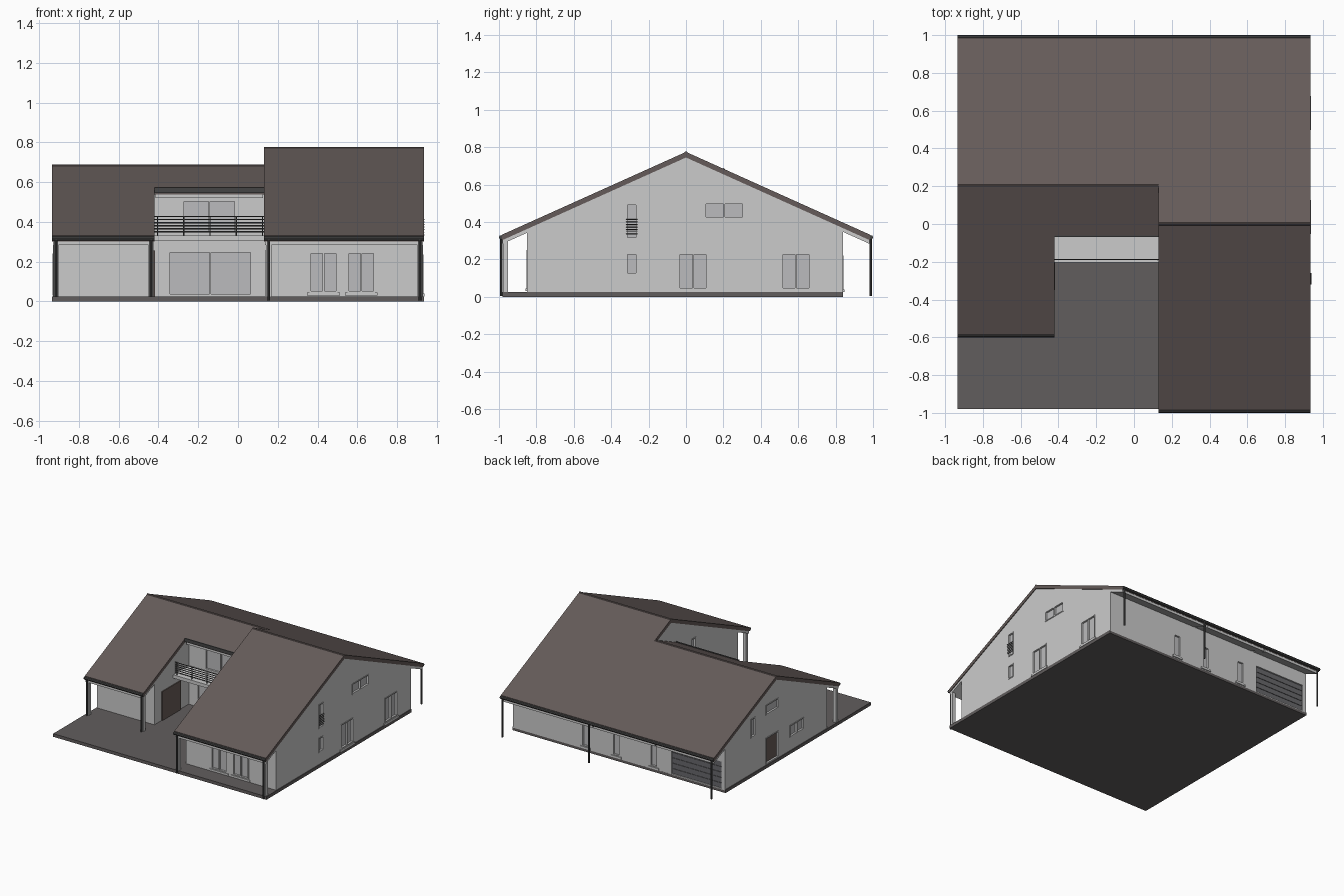
import bpy, bmesh, math
from mathutils import Matrix, Vector

if "Cube" in bpy.data.objects:
    bpy.data.objects.remove(bpy.data.objects["Cube"])

def mat(name, c):
    m = bpy.data.materials.new(name)
    m.diffuse_color = (*c, 1)
    m.use_nodes = True
    m.node_tree.nodes["Principled BSDF"].inputs["Base Color"].default_value = m.diffuse_color
    return m

ROOF = mat("roof_brown", (0.13, 0.105, 0.1))
DARK = mat("dark_metal", (0.06, 0.06, 0.06))
STONE = mat("terrace_grey", (0.12, 0.11, 0.11))
GLASS = mat("glass_grey", (0.5, 0.5, 0.51))
BROWN = mat("door_brown", (0.14, 0.11, 0.1))
GARAGE = mat("garage_grey", (0.14, 0.14, 0.15))

parts = {}

def bm_of(name):
    return parts.setdefault(name, bmesh.new())

def box(name, x0, x1, y0, y1, z0, z1):
    lo = Vector((min(x0, x1), min(y0, y1), min(z0, z1)))
    hi = Vector((max(x0, x1), max(y0, y1), max(z0, z1)))
    m = Matrix.Translation((lo + hi) / 2) @ Matrix.Diagonal((*(hi - lo), 1))
    bmesh.ops.create_cube(bm_of(name), size=1, matrix=m)

def rod(name, a, b, r, n=8):
    a, b = Vector(a), Vector(b)
    d = b - a
    m = Matrix.Translation((a + b) / 2) @ d.to_track_quat('Z', 'Y').to_matrix().to_4x4()
    bmesh.ops.create_cone(bm_of(name), cap_ends=True, segments=n, radius1=r, radius2=r,
                          depth=d.length, matrix=m)

def prism(name, pts, x0, x1):
    """Extrude a (y, z) profile along x."""
    bm = bm_of(name)
    f = bm.faces.new([bm.verts.new((x0, y, z)) for y, z in pts])
    r = bmesh.ops.extrude_face_region(bm, geom=[f])
    bmesh.ops.translate(bm, verts=[v for v in r['geom'] if isinstance(v, bmesh.types.BMVert)],
                        vec=(x1 - x0, 0, 0))
    bmesh.ops.recalc_face_normals(bm, faces=bm.faces)

def face_box(name, axis, d0, d1, u0, u1, z0, z1):
    """Box on a wall: d is along the wall normal, u along the wall."""
    if axis == 'x':
        box(name, d0, d1, u0, u1, z0, z1)
    else:
        box(name, u0, u1, d0, d1, z0, z1)

def window(axis, p, s, u0, u1, z0, z1, panes=1, sill=False, solid=None):
    face_box("opening_cutters", axis, p + s*0.03, p - s*0.022, u0, u1, z0, z1)
    face_box(solid or "window_glass", axis, p - s*0.012, p - s*0.022, u0, u1, z0, z1)
    w, o, i = 0.008, p + s*0.003, p - s*0.02
    for k in range(panes + 1):
        u = u0 + (u1 - u0 - w) * k / panes
        face_box("window_frames", axis, o, i, u, u + w, z0, z1)
    for z in (z0, z1 - w):
        face_box("window_frames", axis, o, i, u0, u1, z, z + w)
    if sill:
        face_box("window_sills", axis, p, p + s*0.008, u0 - 0.012, u1 + 0.012, z0 - 0.015, z0)

# Roof height line shared by all wings
K = 0.45
def top(y, ridge):
    return 0.775 - K * abs(ridge) - K * abs(y - ridge)

# Terrace slab
box("terrace_slab", -0.935, 0.935, -0.98, 0.84, 0, 0.025)

# Wall blocks: name, ridge y, front wall y, x range
for name, r, fy, x0, x1 in (("right_wing_walls", 0, -0.85, 0.14, 0.93),
                            ("left_wing_walls", 0.2, -0.44, -0.93, -0.425),
                            ("centre_walls", 0.2, -0.01, -0.425, 0.14)):
    prism(name, [(fy, 0.02), (0.84, 0.02), (0.84, top(0.84, r) - 0.04),
                 (r, top(r, r) - 0.04), (fy, top(fy, r) - 0.04)], x0, x1)

# Roofs: dark covering over a lighter deck
for r, e, x0, x1 in ((0, -0.985, 0.13, 0.935), (0.2, -0.585, -0.935, -0.42),
                     (0.2, -0.06, -0.42, 0.13)):
    for name, a, b, c in (("roof_covering", 0, 0.03, 0), ("roof_deck", 0.03, 0.05, 0.005)):
        ys = (e + c, r, 0.985 - c)
        prism(name, [(y, top(y, r) - a) for y in ys] +
              [(y, top(y, r) - b) for y in reversed(ys)], x0 + c, x1 - c)
    # Ridge cap
    rod("ridge_caps", (x0, r, top(r, r) - 0.006), (x1, r, top(r, r) - 0.006), 0.009)

# Gutters along the eaves
for x0, x1, y in ((-0.935, 0.935, 0.988), (0.13, 0.935, -0.988), (-0.935, -0.42, -0.588)):
    rod("gutters", (x0, y, 0.318), (x1, y, 0.318), 0.012)
box("gutters", -0.42, 0.13, -0.07, -0.06, 0.545, 0.572)

# Porch posts with downpipes in front of them
for x, y in ((-0.915, -0.565), (-0.437, -0.565), (0.155, -0.965), (0.915, -0.965)):
    box("porch_posts", x - 0.013, x + 0.013, y - 0.013, y + 0.013, 0.02, top(y, 0) - 0.04
        if y < -0.8 else top(y, 0.2) - 0.04)
    rod("downpipes", (x, y - 0.022, 0.005), (x, y - 0.022, 0.315), 0.007)
for x in (-0.915, 0.16, 0.92):
    rod("downpipes", (x, 0.988, 0.005), (x, 0.988, 0.315), 0.007)

# Balcony floor and railing
box("balcony_floor", -0.425, 0.14, -0.205, 0.0, 0.305, 0.332)
for i in range(6):
    z = 0.35 + i * 0.0155
    rod("balcony_railing", (-0.42, -0.188, z), (0.135, -0.188, z), 0.0035, 6)
for i in range(5):
    x = -0.405 + i * 0.132
    rod("balcony_railing", (x, -0.188, 0.33), (x, -0.188, 0.43), 0.004, 6)

# Front windows
for u in (0.36, 0.55):
    window('y', -0.85, -1, u, u + 0.14, 0.045, 0.25, 2, True)
window('y', -0.01, -1, -0.35, 0.07, 0.03, 0.255, 2)
window('y', -0.01, -1, -0.28, -0.01, 0.34, 0.51, 2)

# Right side openings
for u in (-0.04, 0.51):
    window('x', 0.93, 1, u, u + 0.155, 0.04, 0.235, 2, True)
window('x', 0.93, 1, -0.32, -0.26, 0.12, 0.235)
window('x', 0.93, 1, -0.32, -0.26, 0.31, 0.5)
window('x', 0.93, 1, 0.1, 0.31, 0.42, 0.505, 2)
for i in range(7):
    z = 0.335 + i * 0.013
    rod("side_window_bars", (0.937, -0.32, z), (0.937, -0.26, z), 0.0025, 6)

# Left side openings
window('x', -0.93, -1, 0.17, 0.33, 0.03, 0.24, solid="entrance_doors")
window('x', -0.93, -1, 0.17, 0.33, 0.42, 0.5)
window('x', -0.93, -1, -0.15, 0.03, 0.13, 0.225, 2)
window('x', -0.93, -1, 0.46, 0.52, 0.31, 0.46)

# Courtyard openings
box("entrance_doors", -0.43, -0.418, -0.35, -0.12, 0.025, 0.255)
window('x', 0.14, -1, -0.31, -0.22, 0.03, 0.255)
window('x', 0.14, -1, -0.32, -0.26, 0.41, 0.51)

# Back windows and garage door
for u in (0.26, -0.01, -0.34):
    window('y', 0.84, 1, u, u + 0.065, 0.04, 0.22, 1, True)
box("opening_cutters", -0.9, -0.46, 0.82, 0.87, 0.027, 0.24)
for i in range(5):
    z = 0.027 + i * 0.0426
    box("garage_door", -0.9, -0.46, 0.815, 0.832, z, z + 0.039)
box("garage_door", -0.9, -0.46, 0.815, 0.828, 0.027, 0.24)

# Turn every collected part into an object
COLORS = {"roof_covering": ROOF, "ridge_caps": ROOF, "gutters": DARK, "downpipes": DARK,
          "balcony_railing": DARK, "side_window_bars": DARK, "terrace_slab": STONE,
          "window_glass": GLASS, "entrance_doors": BROWN, "garage_door": GARAGE}
objs = {}
for name, bm in parts.items():
    me = bpy.data.meshes.new(name)
    bm.to_mesh(me)
    bm.free()
    ob = objs[name] = bpy.data.objects.new(name, me)
    bpy.context.collection.objects.link(ob)
    if name in COLORS:
        me.materials.append(COLORS[name])

# Recess the openings into the walls
cut = objs["opening_cutters"]
cut.hide_render = True
cut.hide_viewport = True
cut.display_type = 'WIRE'
for name, ob in objs.items():
    if name.endswith("_walls"):
        m = ob.modifiers.new("openings", 'BOOLEAN')
        m.operation = 'DIFFERENCE'
        m.solver = 'EXACT'
        m.object = cut
